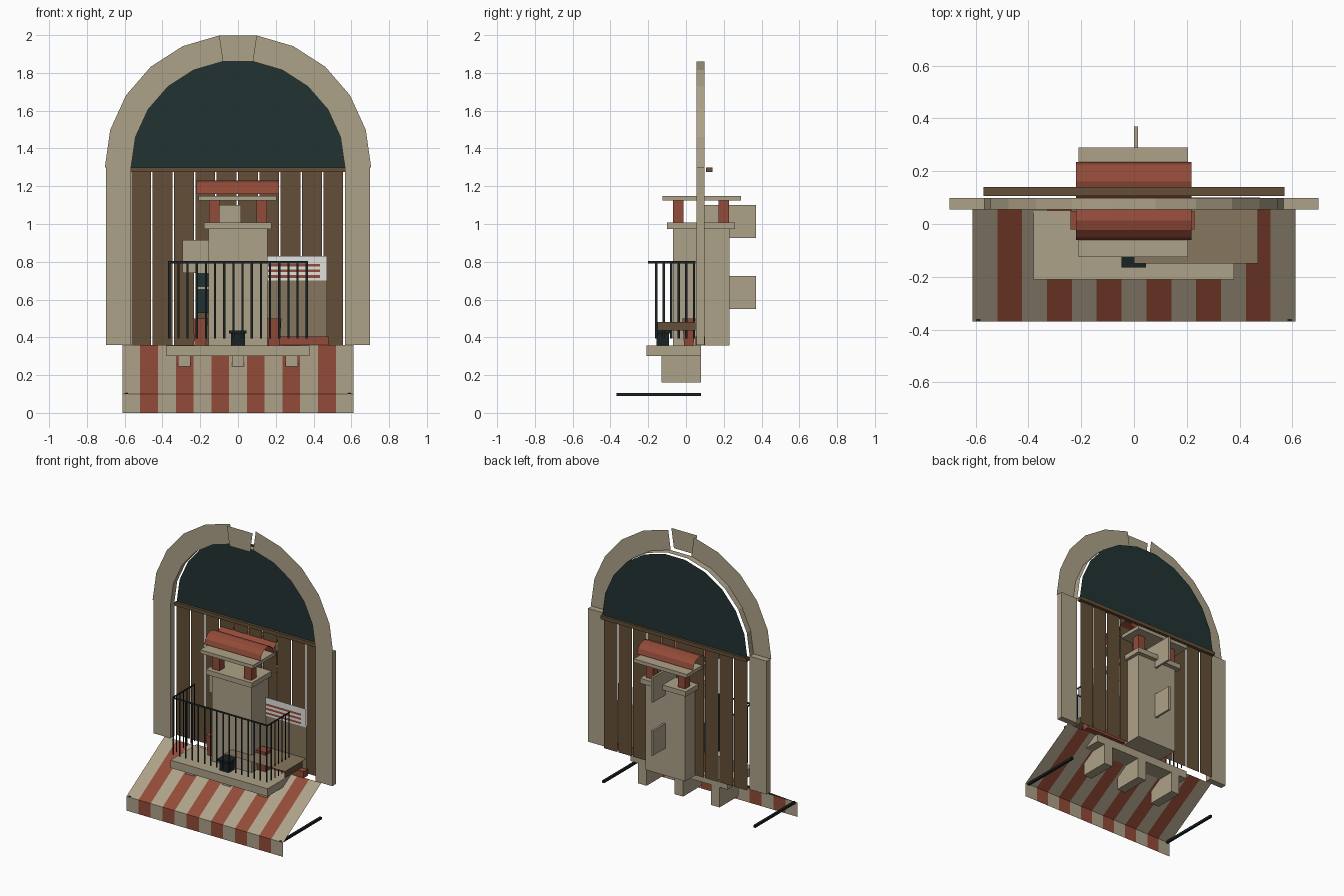
import bpy, bmesh, math

old = bpy.data.objects.get("Cube")
if old:
    bpy.data.objects.remove(old, do_unlink=True)


def make_material(name, color):
    m = bpy.data.materials.new(name)
    m.use_nodes = True
    m.diffuse_color = (*color, 1)
    m.node_tree.nodes["Principled BSDF"].inputs["Base Color"].default_value = (*color, 1)
    return m


STONE = make_material("sandstone", (.42, .36, .25))
RED = make_material("terracotta red", (.29, .07, .04))
WOOD = make_material("dark wood", (.125, .078, .038))
TAN = make_material("tan wood", (.24, .18, .11))
GLASS = make_material("dark teal", (.016, .032, .032))
IRON = make_material("black iron", (.01, .016, .018))
WHITE = make_material("white paint", (.75, .75, .72))


def build(name, polys, *mats, indices=None):
    """Object from a list of polygons, each a list of points."""
    bm = bmesh.new()
    for i, poly in enumerate(polys):
        f = bm.faces.new([bm.verts.new(p) for p in poly])
        f.material_index = indices[i] if indices else 0
    bmesh.ops.remove_doubles(bm, verts=bm.verts, dist=1e-5)
    me = bpy.data.meshes.new(name)
    bm.to_mesh(me)
    bm.free()
    for m in mats:
        me.materials.append(m)
    ob = bpy.data.objects.new(name, me)
    bpy.context.collection.objects.link(ob)
    return ob


def box_polys(x0, x1, y0, y1, z0, z1, taper=0):
    t = taper
    b = [(x0 + t, y0 + t, z0), (x1 - t, y0 + t, z0), (x1 - t, y1 - t, z0), (x0 + t, y1 - t, z0)]
    u = [(x0, y0, z1), (x1, y0, z1), (x1, y1, z1), (x0, y1, z1)]
    sides = [[b[i], b[(i + 1) % 4], u[(i + 1) % 4], u[i]] for i in range(4)]
    return sides + [b[::-1], u]


def box(name, mat, *dims, taper=0):
    return build(name, box_polys(*dims, taper=taper), mat)


def front_quad(x0, x1, y, z0, z1):
    return [(x0, y, z0), (x1, y, z0), (x1, y, z1), (x0, y, z1)]


def side_quad(x, y0, y1, z0, z1):
    return [(x, y0, z0), (x, y1, z0), (x, y1, z1), (x, y0, z1)]


# Stone arch: face sheet with an inner reveal, raised keystone, jambs
SPRING, R_OUT, R_IN, SEGS = 1.3, .705, .566, 11


def arc(r, i, y):
    a = math.pi * i / SEGS
    return (r * math.cos(a), y, SPRING + r * math.sin(a))


faces, reveal = [], []
for i in range(SEGS):
    if i != SEGS // 2:
        faces.append([arc(R_OUT, i, .055), arc(R_OUT, i + 1, .055), arc(R_IN, i + 1, .055), arc(R_IN, i, .055)])
    reveal.append([arc(R_IN, i, .055), arc(R_IN, i + 1, .055), arc(R_IN, i + 1, .098), arc(R_IN, i, .098)])
build("arch", faces + reveal, STONE)
k = SEGS // 2
build("keystone", [[arc(R_OUT, k, .02), arc(R_OUT, k + 1, .02), arc(R_IN, k + 1, .02), arc(R_IN, k, .02)]], STONE)
box("left_jamb", STONE, .566, .698, .055, .098, .36, SPRING)
box("right_jamb", STONE, -.698, -.566, .055, .098, .36, SPRING)

# Arched window pane, ledge and plank wall
build("arched_pane", [[arc(R_IN, i, .125) for i in range(SEGS + 1)]], GLASS)
box("ledge", WOOD, -.57, .57, .107, .141, 1.275, 1.3)
step = 1.13 / 10
build("plank_wall", [front_quad(-.565 + i * step, -.565 + (i + 1) * step - .008, .12, .36, 1.28)
                     for i in range(10)], WOOD)

# Striped awning with valance
polys, idx = [], []
W, N = .612, 13
for i in range(N):
    xa, xb = -W + 2 * W * i / N, -W + 2 * W * (i + 1) / N
    polys += [[(xa, -.37, .1), (xb, -.37, .1), (xb, .055, .36), (xa, .055, .36)],
              front_quad(xa, xb, -.37, 0, .1)]
    idx += [i % 2] * 2
build("awning", polys, STONE, RED, indices=idx)
for side, s in (("left", 1), ("right", -1)):
    box(side + "_awning_rod", IRON, s * .59 - .008, s * .59 + .008, -.368, .08, .09, .106)

# Balcony floor and brackets
box("balcony_floor", STONE, -.38, .378, -.21, .08, .302, .357)
for i, x in enumerate((-.285, 0, .285)):
    box(f"bracket_{i + 1}", STONE, x - .033, x + .033, -.13, .08, .16, .302)

# Railing made of flat bars
R, T = .37, .006
bars = [front_quad(-R, R, -.2, .79, .803)]
for i in range(16):
    x = -R + T + (2 * R - 2 * T) * i / 15
    bars.append(front_quad(x - T, x + T, -.2, .395, .795))
for x in (-R, R):
    bars.append(side_quad(x, -.2, .05, .79, .803))
    for i in range(6):
        y = -.158 + i * .04
        bars.append(side_quad(x, y - T, y + T, .395, .795))
build("railing", bars, IRON)

# Chimney tower: body, cap, red posts, roof slab, barrel tiles
box("tower_body", STONE, -.155, .155, -.07, .23, .357, .975)
box("tower_cap", STONE, -.18, .178, -.1, .26, .973, 1.008)
for i, x in enumerate((-.125, .125)):
    for j, y in enumerate((-.042, .2)):
        box(f"tower_post_{i * 2 + j + 1}", RED, x - .028, x + .028, y - .028, y + .028, 1.008, 1.124)
box("roof_slab", STONE, -.21, .205, -.125, .29, 1.124, 1.149)
tiles = []
for yc in (.014, .161):
    ring = [(yc - .074 * math.cos(math.pi * i / 6), 1.16 + .07 * math.sin(math.pi * i / 6)) for i in range(7)]
    for (ya, za), (yb, zb) in zip(ring, ring[1:]):
        tiles.append([(-.22, ya, za), (.218, ya, za), (.218, yb, zb), (-.22, yb, zb)])
build("roof_tiles", tiles, RED)
box("upper_rear_fin", STONE, 0, .015, .09, .37, .925, 1.1)
box("lower_rear_fin", STONE, 0, .015, .23, .37, .55, .725)
build("flue_panel", [front_quad(-.1, .015, .09, 1.008, 1.1)], STONE)

# Small window beside the tower
build("window_lintel", [front_quad(-.295, -.15, .1, .74, .915)], STONE)
build("window_pane", [front_quad(-.225, -.15, .1, .53, .74)], GLASS)
build("window_bar", [front_quad(-.225, -.15, .097, .655, .667)], STONE)

# Counter with striped white board
build("counter_back", [front_quad(.15, .47, .09, .4, .71)], TAN)
build("white_board", [front_quad(.15, .47, .088, .7, .83)], WHITE)
build("board_stripes", [front_quad(.16, .435, .084, z, z + .014) for z in (.715, .745, .775)], RED)
z = .48
build("counter_top", [[(.155, -.15, z), (.47, -.15, z), (.47, .09, z), (.155, .09, z)],
                      [(0, -.15, z), (.155, -.15, z), (.155, -.07, z), (0, -.07, z)]], TAN)
build("counter_side", [side_quad(.47, -.15, .05, .435, z)], WOOD)
box("counter_base", RED, .16, .478, .05, .1, .36, .405)

# Pots on the balcony
for side, x in (("left", .19), ("right", -.2)):
    box(side + "_clay_pot", RED, x - .04, x + .04, -.02, .05, .357, .5, taper=.01)
box("iron_pot", IRON, -.036, .036, -.155, -.09, .357, .425)
box("iron_pot_rim", IRON, -.048, .046, -.165, -.08, .42, .436)
